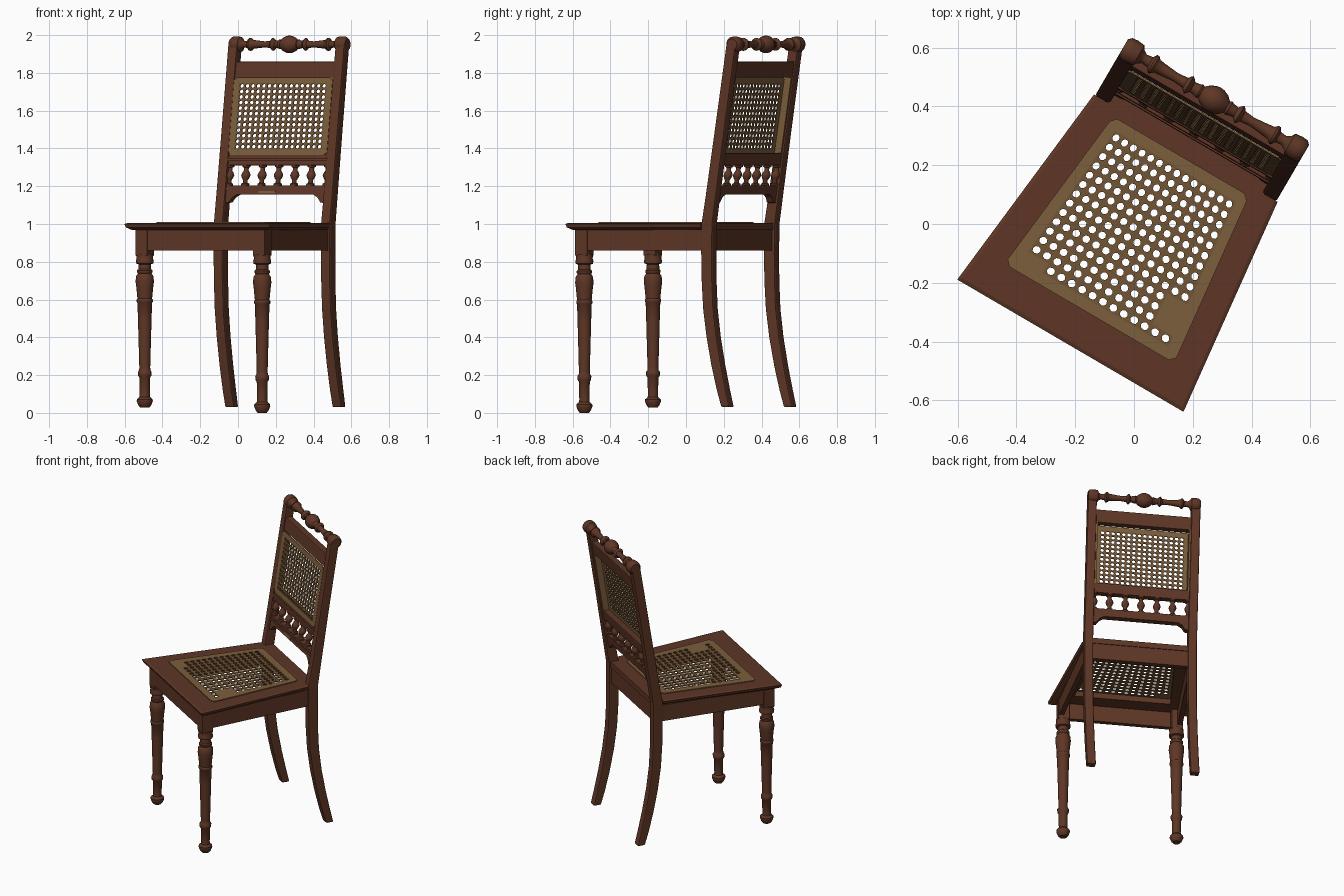
import bpy, math
from mathutils import Matrix, Vector

if "Cube" in bpy.data.objects:
    bpy.data.objects.remove(bpy.data.objects["Cube"])

def material(name, col):
    m = bpy.data.materials.new(name)
    m.diffuse_color = (*col, 1)
    m.use_nodes = True
    m.node_tree.nodes["Principled BSDF"].inputs["Base Color"].default_value = m.diffuse_color
    return m

WOOD = material("brown wood", (0.112, 0.037, 0.019))
CANE = material("tan cane", (0.20, 0.112, 0.045))
WEAVE = material("woven cane", (0.165, 0.09, 0.036))

# The chair is built straight, then turned on its vertical axis
TURN = Matrix.Rotation(math.radians(-30.3), 4, 'Z') @ Matrix.Translation((0.022, 0, 0))

def make(name, verts, faces, mats=(WOOD,), index=None, bevel=0, smooth=False, thick=0):
    me = bpy.data.meshes.new(name)
    me.from_pydata([TURN @ Vector(v) for v in verts], [], faces)
    for m in mats:
        me.materials.append(m)
    if index:
        me.polygons.foreach_set("material_index", index)
    ob = bpy.data.objects.new(name, me)
    bpy.context.collection.objects.link(ob)
    bpy.context.view_layer.objects.active = ob
    ob.select_set(True)
    bpy.ops.object.mode_set(mode='EDIT')
    bpy.ops.mesh.select_all(action='SELECT')
    bpy.ops.mesh.remove_doubles(threshold=0.0002)
    bpy.ops.mesh.normals_make_consistent(inside=False)
    bpy.ops.object.mode_set(mode='OBJECT')
    if smooth:
        bpy.ops.object.shade_smooth_by_angle(angle=math.radians(40))
    ob.select_set(False)
    if thick:
        mod = ob.modifiers.new("thickness", 'SOLIDIFY')
        mod.thickness, mod.offset = thick, 0
    if bevel:
        mod = ob.modifiers.new("soft edges", 'BEVEL')
        mod.width, mod.segments = bevel, 2
    return ob

def loft(name, loops, closed=False, **kw):
    """Skin a list of equal loops; closed joins the last loop to the first."""
    n, k = len(loops[0]), len(loops)
    faces = [(a * n + i, a * n + (i + 1) % n, (a + 1) % k * n + (i + 1) % n, (a + 1) % k * n + i)
             for a in range(k if closed else k - 1) for i in range(n)]
    if not closed:
        faces += [tuple(range(n)), tuple(range((k - 1) * n, k * n))]
    return make(name, [p for l in loops for p in l], faces, **kw)

def lathe(name, profile, place, segs=20):
    """Turned part; profile is (radius, distance along axis)."""
    ring = [(math.cos(i * math.tau / segs), math.sin(i * math.tau / segs)) for i in range(segs)]
    return loft(name, [[place(r * c, r * s, t) for c, s in ring] for r, t in profile], smooth=True)

def prism(name, plan, z0, z1, **kw):
    return loft(name, [[(x, y, z) for x, y in plan] for z in (z0, z1)], **kw)

def back_y(z):
    return 0.347 + 0.156 * (z - 1)

def back_board(name, outline, y0, y1, **kw):
    """Board leaning with the backrest; outline is (x, z)."""
    return loft(name, [[(x, back_y(z) + d, z) for x, z in outline] for d in (y0, y1)], **kw)

def rect(x0, x1, z0, z1):
    return [(x0, z0), (x1, z0), (x1, z1), (x0, z1)]

def weave(name, nx, ny, place, hole, filled=lambda i, j: False):
    """Cane sheet: grid of cells with eight-sided holes and a solid rim."""
    verts, faces, idx = [], [], []
    outer = [(1, .5), (1, 1), (.5, 1), (0, 1), (0, .5), (0, 0), (.5, 0), (1, 0)]
    for i in range(nx):
        for j in range(ny):
            b = len(verts)
            pts = [((i + a) / nx, (j + c) / ny) for a, c in outer]
            rim = i in (0, nx - 1) or j in (0, ny - 1)
            if rim or filled(i, j):
                # Clip the sheet's four corners
                pts = [p for p in pts if not (p[0] in (0, 1) and p[1] in (0, 1))]
                verts += [place(*p) for p in pts]
                faces.append(tuple(range(b, b + len(pts))))
                idx.append(0)
            else:
                pts += [((i + .5 + hole * math.cos(k * math.pi / 4)) / nx,
                         (j + .5 + hole * math.sin(k * math.pi / 4)) / ny) for k in range(8)]
                verts += [place(*p) for p in pts]
                faces += [(b + k, b + (k + 1) % 8, b + 8 + (k + 1) % 8, b + 8 + k) for k in range(8)]
                idx += [1] * 8
    return make(name, verts, faces, mats=(CANE, WEAVE), index=idx, thick=0.006)

# Seat frame: moulded trapezoid ring
def trapezoid(front, back, y0, y1, z, inset=0):
    return [(-front + inset, y0 + inset, z), (front - inset, y0 + inset, z),
            (back - inset, y1, z), (-back + inset, y1, z)]

outside = (0.446, 0.362, -0.467, 0.312)
opening = (0.305, 0.24, -0.305, 0.25)
loft("seat_frame", [trapezoid(*opening, 0.968), trapezoid(*outside, 0.968, 0.03),
                    trapezoid(*outside, 0.982, 0.006), trapezoid(*outside, 1.0),
                    trapezoid(*outside, 1.005, 0.012), trapezoid(*opening, 1.005)], closed=True)
prism("seat_back_strip", rect(-0.305, 0.305, 0.31, 0.37), 0.968, 1.005)

# Seat cane, with closed patches at the front corners
def seat_point(s, t):
    half = 0.335 + (0.268 - 0.335) * t
    return ((2 * s - 1) * half, -0.34 + 0.62 * t, 1.008)

weave("seat_cane", 16, 16, seat_point, 0.34,
      lambda i, j: (i < 3 and j < 2) or (i in (13, 14) and 1 < j < 5))

# Rails under the seat
prism("front_apron", rect(-0.37, 0.37, -0.435, -0.405), 0.86, 0.97)
prism("back_apron", rect(-0.31, 0.31, 0.33, 0.365), 0.86, 0.97)
for side, s in (("left", -1), ("right", 1)):
    prism(side + "_apron", [(s * 0.395, -0.42), (s * 0.365, -0.42), (s * 0.315, 0.34), (s * 0.347, 0.34)],
          0.86, 0.97)

# Turned front legs with square blocks
LEG = [(.024, 0), (.034, .012), (.043, .035), (.042, .045), (.028, .058), (.027, .07), (.029, .165),
       (.036, .175), (.037, .195), (.030, .205), (.029, .22), (.036, .48), (.039, .575), (.043, .58),
       (.043, .592), (.039, .597), (.045, .66), (.049, .69), (.046, .72), (.036, .735), (.041, .742),
       (.041, .752), (.034, .758), (.033, .785), (.046, .79), (.048, .805), (.044, .815), (.046, .84)]
for side, s, low in (("left", -1, 0.028), ("right", 1, 0.0)):
    x, y = s * 0.36, -0.4
    prism(side + "_front_leg_block", rect(x - 0.037, x + 0.037, y - 0.038, y + 0.037), 0.832, 0.97, bevel=0.004)
    lathe(side + "_front_leg", LEG,
          lambda a, b, t: (x + a, y + b, low + t * (0.84 - low) / 0.84))

# Curved back legs running up into the backrest posts: (z, y, depth)
POST = [(.03, .46, .05), (.12, .435, .056), (.25, .404, .06), (.4, .375, .062), (.55, .355, .064),
        (.7, .347, .066), (.85, .345, .068), (1.0, .347, .068), (1.15, .371, .064),
        (1.5, back_y(1.5), .06), (1.955, back_y(1.955), .058)]
for side, s in (("left", -1), ("right", 1)):
    x = s * 0.329
    loft(side + "_back_post", [[(x - .028, y - d / 2, z), (x + .028, y - d / 2, z),
                                (x + .028, y + d / 2, z), (x - .028, y + d / 2, z)]
                               for z, y, d in POST], bevel=0.008)

# Turned crest rail with round ends, mirrored about the middle
half = [(.047, 0), (.045, .015), (.036, .035), (.022, .05), (.026, .058), (.022, .066), (.019, .085),
        (.028, .093), (.034, .1), (.028, .107), (.02, .113), (.016, .15), (.021, .2), (.024, .225), (.034, .235),
        (.034, .243), (.02, .252), (.017, .275), (.026, .29), (.04, .298), (.043, .325),
        (.041, .345), (.03, .357)]
crest = [(r, -t) for r, t in half[:0:-1]] + half
lathe("crest_rail", crest, lambda a, b, t: (t, 0.503 + a, 1.951 + b))

# Backrest rails
back_board("upper_back_rail", rect(-.305, .305, 1.775, 1.86), -.022, .02, bevel=0.004)
back_board("middle_back_rail", rect(-.305, .305, 1.31, 1.375), -.022, .02, bevel=0.004)
back_board("middle_rail_moulding", rect(-.305, .305, 1.333, 1.35), -.03, -.02)
arch = [(-.305, 1.205), (-.305, 1.11), (-.28, 1.115), (-.262, 1.14), (-.235, 1.155)]
back_board("lower_back_rail", arch + [(-x, z) for x, z in arch[::-1]], -.02, .02)
back_board("lower_rail_moulding", rect(-.305, .305, 1.178, 1.192), -.026, -.018)
# Small cane scrap stuck to the lower rail
back_board("cane_scrap", rect(-.1, .0, 1.165, 1.176), -.024, -.019, mats=(CANE,))

# Backrest cane and its side edging
for side, s in (("left", -1), ("right", 1)):
    back_board(side + "_cane_edging", rect(s * .304, s * .29, 1.37, 1.78), -.02, .02, mats=(CANE,))
weave("back_cane", 18, 14,
      lambda s, t: (.302 * (2 * s - 1), back_y(1.365 + .41 * t) - .025, 1.365 + .41 * t), 0.36)

# Row of small turned spindles
SPINDLE = [(.022, 1.2), (.022, 1.213), (.013, 1.218), (.012, 1.232), (.02, 1.244), (.025, 1.258),
           (.02, 1.272), (.012, 1.284), (.013, 1.298), (.022, 1.303), (.022, 1.315)]
for k in range(7):
    x = (k - 3) * 0.1
    lathe(f"spindle_{k + 1}", SPINDLE, lambda a, b, z: (x + a, back_y(z) + b, z), 14)
